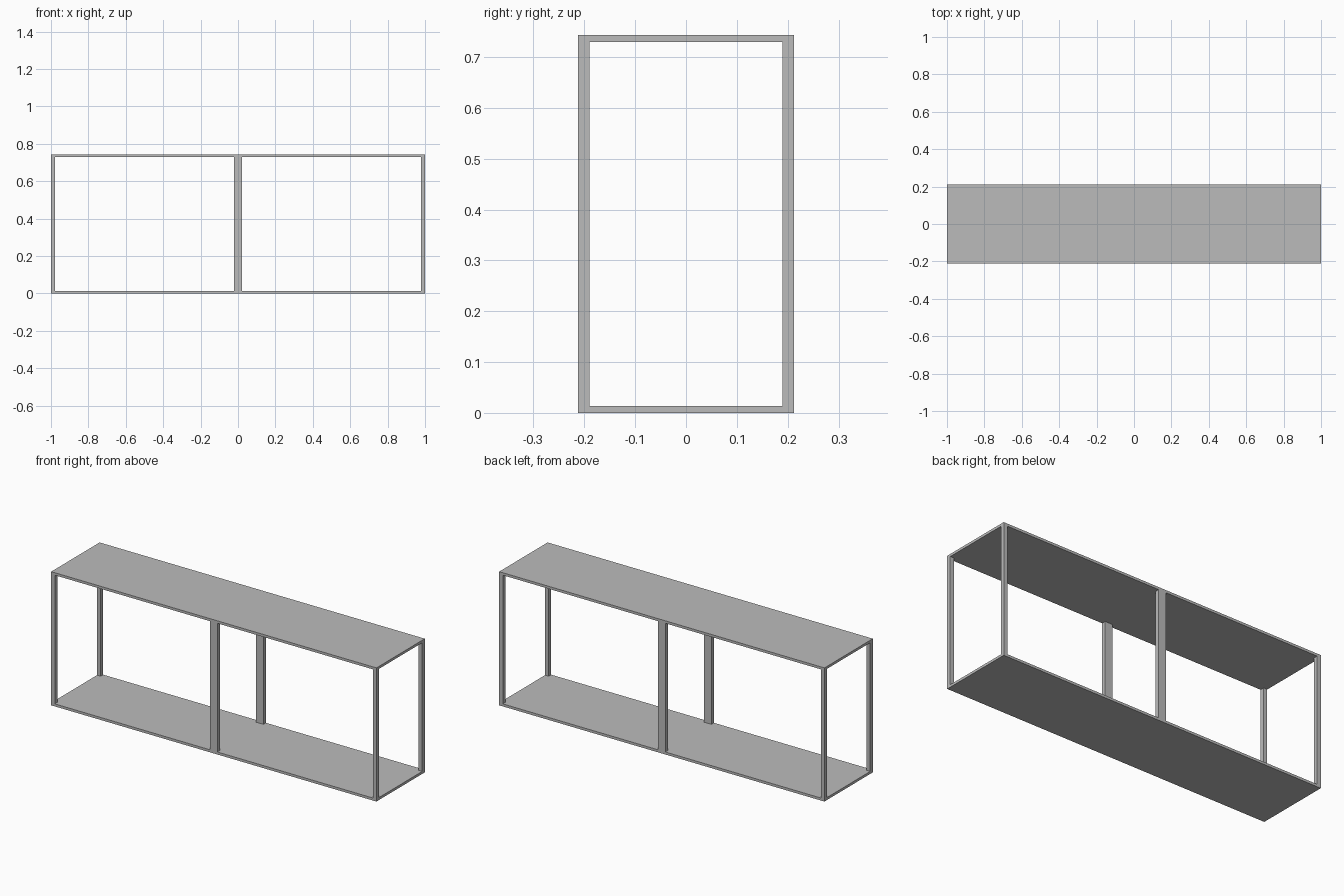
import bpy

cube = bpy.data.objects.get("Cube")
if cube:
    bpy.data.objects.remove(cube, do_unlink=True)

LENGTH, DEPTH, HEIGHT = 2.0, 0.425, 0.743
PANEL, POST = 0.014, 0.0225

grey = bpy.data.materials.new("grey_metal")
grey.use_nodes = True
colour = (0.5, 0.5, 0.5, 1)
grey.diffuse_color = colour
grey.node_tree.nodes["Principled BSDF"].inputs["Base Color"].default_value = colour


def box(name, centre, size):
    bpy.ops.mesh.primitive_cube_add(size=1, location=centre)
    obj = bpy.context.object
    obj.name = name
    obj.scale = size
    bpy.ops.object.transform_apply(location=False, rotation=False, scale=True)
    obj.data.materials.append(grey)
    return obj


# Top and bottom panels
box("bottom_panel", (0, 0, PANEL / 2), (LENGTH, DEPTH, PANEL))
box("top_panel", (0, 0, HEIGHT - PANEL / 2), (LENGTH, DEPTH, PANEL))

# Corner posts and double-width middle posts, front and back
post_height = HEIGHT - 2 * PANEL
for side, y_sign in (("front", -1), ("back", 1)):
    y = y_sign * (DEPTH - POST) / 2
    for place, x_sign in (("right", -1), ("middle", 0), ("left", 1)):
        width = POST if x_sign else 2 * POST
        x = x_sign * (LENGTH - width) / 2
        box(f"{side}_{place}_post", (x, y, HEIGHT / 2), (width, POST, post_height))
